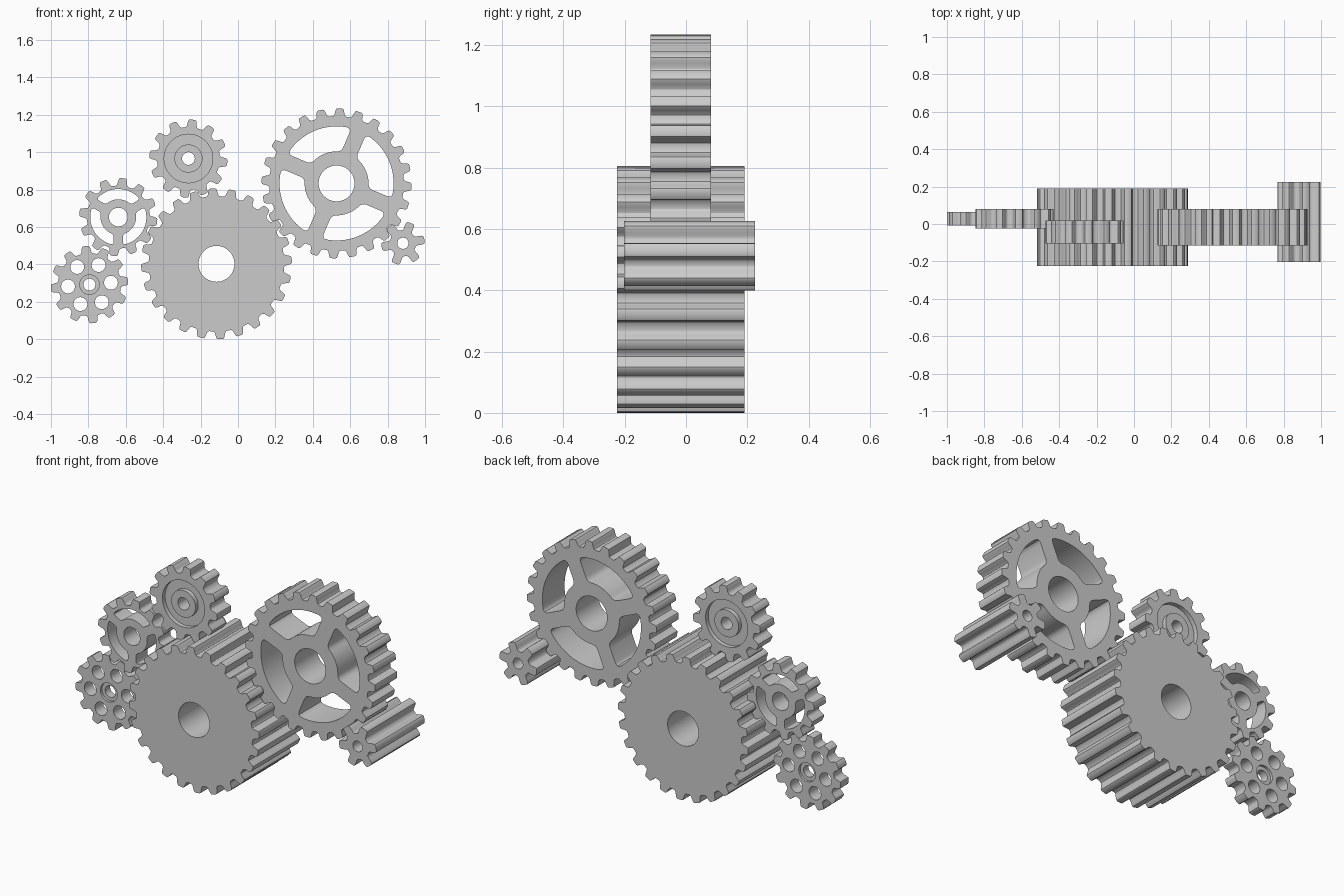
import bpy, bmesh, math
from mathutils import Vector

if "Cube" in bpy.data.objects:
    bpy.data.objects.remove(bpy.data.objects["Cube"])

grey = bpy.data.materials.new("plain_grey")
grey.diffuse_color = (0.6, 0.6, 0.6, 1)
grey.use_nodes = True
grey.node_tree.nodes["Principled BSDF"].inputs["Base Color"].default_value = grey.diffuse_color


def polar(r, a):
    return Vector((r * math.cos(a), r * math.sin(a)))


def circle(r, n=48, centre=(0, 0)):
    return [Vector(centre) + polar(r, 2 * math.pi * i / n) for i in range(n)]


def gear_outline(teeth, r_out, r_root, phase):
    """Closed outline of rounded teeth: (fraction of pitch, fraction of height)."""
    half = [(-0.40, 0.0), (-0.33, 0.07), (-0.28, 0.25), (-0.25, 0.5),
            (-0.215, 0.78), (-0.18, 0.94), (-0.13, 1.0)]
    shape = [(-0.5, 0.0)] + half + [(0, 1.0)] + [(-f, h) for f, h in reversed(half)]
    pitch = 2 * math.pi / teeth
    return [polar(r_root + (r_out - r_root) * h, math.radians(phase) + (t + f) * pitch)
            for t in range(teeth) for f, h in shape]


def windows(count, r_in, r_out, spoke, first, corner):
    """Rounded openings between parallel-sided spokes; first = angle of a spoke."""
    result = []
    for k in range(count):
        mid = math.radians(first) + (k + 0.5) * 2 * math.pi / count
        ho = math.pi / count - math.asin(spoke / 2 / r_out)
        hi = math.pi / count - math.asin(spoke / 2 / r_in)
        do, di = corner / r_out, corner / r_in
        pts = []

        def arc(r, a, b, n=14):
            pts.extend(polar(r, mid + a + (b - a) * i / n) for i in range(n + 1))

        def bend(a, tip, b):
            for t in (0.25, 0.5, 0.75):
                pts.append(a * (1 - t) ** 2 + tip * 2 * t * (1 - t) + b * t * t)

        def side(s):
            o, i = polar(r_out, mid + s * ho), polar(r_in, mid + s * hi)
            d = (i - o).normalized() * corner
            return o, o + d, i - d, i

        arc(r_out, -(ho - do), ho - do)
        o, o2, i2, i = side(1)
        bend(pts[-1], o, o2)
        pts += [o2, i2]
        bend(i2, i, polar(r_in, mid + hi - di))
        arc(r_in, hi - di, -(hi - di))
        o, o2, i2, i = side(-1)
        bend(pts[-1], i, i2)
        pts += [i2, o2]
        bend(o2, o, polar(r_out, mid - ho + do))
        result.append(pts)
    return result


def slab(name, loops, x, z, y0, y1):
    """Extrude nested outlines in the XZ plane between two depths."""
    curve = bpy.data.curves.new(name, 'CURVE')
    curve.dimensions = '2D'
    curve.fill_mode = 'BOTH'
    curve.extrude = (y1 - y0) / 2
    for pts in loops:
        spline = curve.splines.new('POLY')
        spline.points.add(len(pts) - 1)
        for p, v in zip(spline.points, pts):
            p.co = (v.x, v.y, 0, 1)
        spline.use_cyclic_u = True
    temp = bpy.data.objects.new(name + "_outline", curve)
    bpy.context.scene.collection.objects.link(temp)
    deps = bpy.context.evaluated_depsgraph_get()
    mesh = bpy.data.meshes.new_from_object(temp.evaluated_get(deps))
    bpy.data.objects.remove(temp)
    bm = bmesh.new()
    bm.from_mesh(mesh)
    bmesh.ops.remove_doubles(bm, verts=bm.verts, dist=1e-5)
    for v in bm.verts:
        v.co = (v.co.x + x, (y0 + y1) / 2 - v.co.z, v.co.y + z)
    bmesh.ops.recalc_face_normals(bm, faces=bm.faces)
    bm.to_mesh(mesh)
    bm.free()
    mesh.materials.clear()
    mesh.materials.append(grey)
    obj = bpy.data.objects.new(name, mesh)
    bpy.context.scene.collection.objects.link(obj)
    bpy.ops.object.select_all(action='DESELECT')
    obj.select_set(True)
    bpy.context.view_layer.objects.active = obj
    bpy.ops.object.shade_smooth_by_angle(angle=math.radians(32))
    return obj


# Large solid gear
slab("large_gear", [gear_outline(24, 0.403, 0.362, -87), circle(0.096)],
     -0.115, 0.403, -0.225, 0.19)

# Large spoked gear
slab("spoked_gear", [gear_outline(24, 0.401, 0.36, 87.5), circle(0.096)]
     + windows(4, 0.171, 0.305, 0.085, 67, 0.028), 0.527, 0.833, -0.115, 0.081)

# Long pinion
slab("long_pinion", [gear_outline(6, 0.116, 0.07, 9.5), circle(0.03, 32)],
     0.882, 0.513, -0.203, 0.225)

# Upper gear: rim, recessed web and raised hub
ux, uz = -0.265, 0.966
slab("upper_gear_rim", [gear_outline(12, 0.209, 0.168, 84), circle(0.13)],
     ux, uz, -0.104, 0.02)
slab("upper_gear_web", [circle(0.132), circle(0.07)], ux, uz, -0.08, -0.004)
slab("upper_gear_hub", [circle(0.075), circle(0.034)], ux, uz, -0.104, 0.02)

# Small three-spoke gear
slab("small_spoked_gear", [gear_outline(12, 0.209, 0.168, 83), circle(0.05)]
     + windows(3, 0.095, 0.15, 0.05, 30, 0.015), -0.64, 0.653, -0.024, 0.08)

# Drilled gear with a recessed bush
dx, dz = -0.794, 0.292
holes = [circle(0.037, 32, polar(0.115, math.radians(5 + 60 * k))) for k in range(6)]
slab("drilled_gear", [gear_outline(12, 0.207, 0.168, 5.6), circle(0.052)] + holes,
     dx, dz, -0.008, 0.064)
slab("drilled_gear_bush", [circle(0.054), circle(0.032)], dx, dz, 0.006, 0.05)
